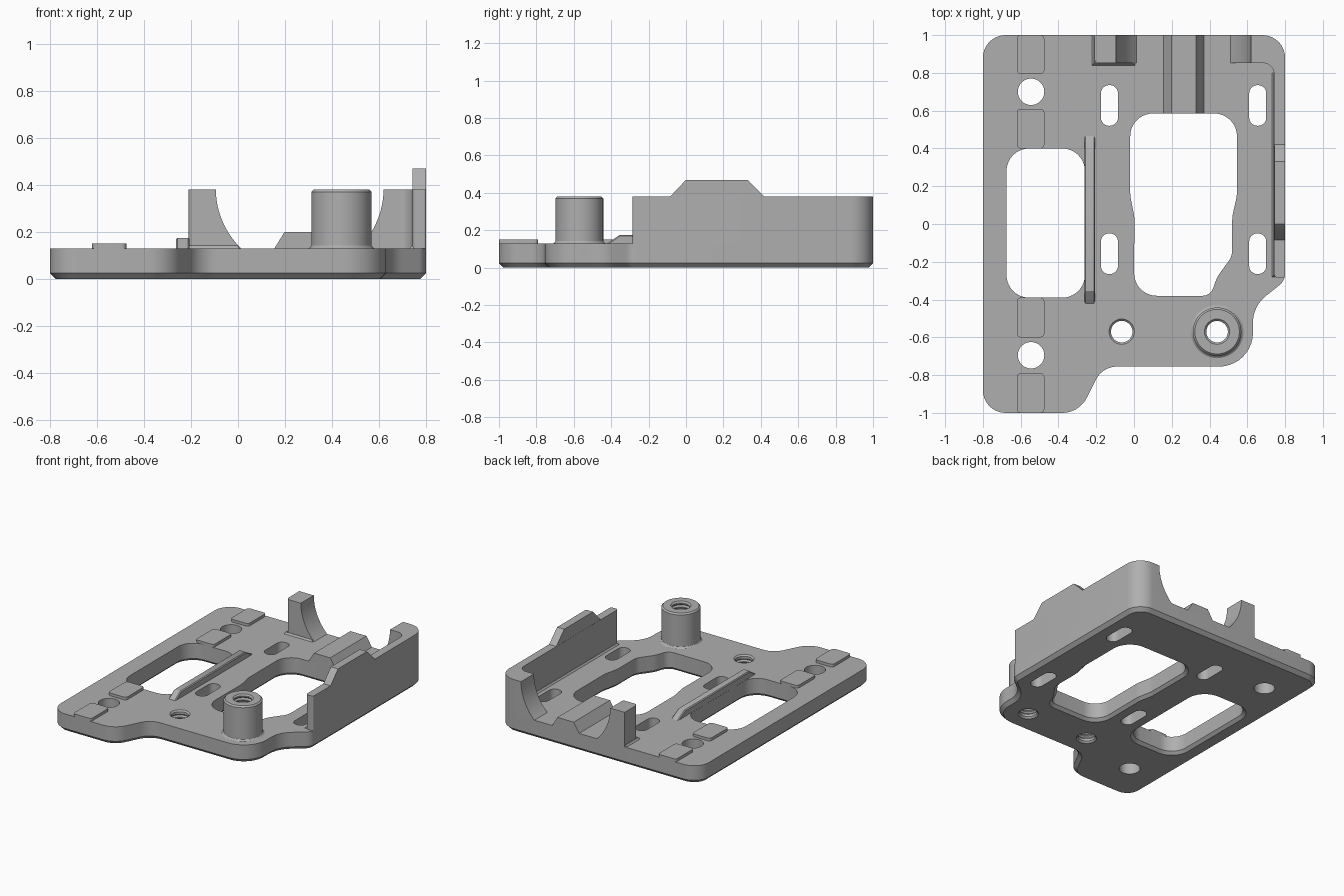
import bpy, bmesh, math
from mathutils import Vector

if "Cube" in bpy.data.objects:
    bpy.data.objects.remove(bpy.data.objects["Cube"])

grey = bpy.data.materials.new("machined grey")
grey.diffuse_color = (0.43, 0.43, 0.43, 1)
grey.use_nodes = True
grey.node_tree.nodes["Principled BSDF"].inputs["Base Color"].default_value = grey.diffuse_color


def fillet(corners, seg=10):
    """Counter-clockwise corners (x, y, radius) -> outline with rounded corners."""
    out = []
    n = len(corners)
    for i, (x, y, r) in enumerate(corners):
        p = Vector((x, y))
        if r == 0:
            out.append(p)
            continue
        a = (Vector(corners[i - 1][:2]) - p).normalized()
        b = (Vector(corners[(i + 1) % n][:2]) - p).normalized()
        half = a.angle(b) / 2
        centre = p + (a + b).normalized() * (r / math.sin(half))
        start = p + a * (r / math.tan(half)) - centre
        sweep = math.pi - 2 * half
        if a.x * b.y - a.y * b.x > 0:
            sweep = -sweep
        for k in range(seg + 1):
            t = sweep * k / seg
            c, s = math.cos(t), math.sin(t)
            out.append(centre + Vector((start.x * c - start.y * s,
                                        start.x * s + start.y * c)))
    return out


def rect(x0, x1, y0, y1, r=0):
    return fillet([(x0, y0, r), (x1, y0, r), (x1, y1, r), (x0, y1, r)])


def circle(x, y, r, n=48):
    return [Vector((x + r * math.cos(2 * math.pi * k / n),
                    y + r * math.sin(2 * math.pi * k / n))) for k in range(n)]


def grow(pts, d):
    """Offset an outline outward by d."""
    out = []
    for i, p in enumerate(pts):
        e1 = (p - pts[i - 1]).normalized()
        e2 = (pts[(i + 1) % len(pts)] - p).normalized()
        n1, n2 = Vector((e1.y, -e1.x)), Vector((e2.y, -e2.x))
        out.append(p + (n1 + n2) * (d / (1 + n1.dot(n2))))
    return out


def prism(name, pts, rings, place=lambda u, v, w: (u, v, w)):
    """Stack rings of (height, outward offset) over an outline and cap both ends."""
    bm = bmesh.new()
    loops = [[bm.verts.new(place(p.x, p.y, w)) for p in grow(pts, d)] for w, d in rings]
    n = len(pts)
    bm.faces.new(loops[0][::-1])
    bm.faces.new(loops[-1])
    for lo, hi in zip(loops, loops[1:]):
        for i in range(n):
            j = (i + 1) % n
            bm.faces.new((lo[i], lo[j], hi[j], hi[i]))
    bmesh.ops.recalc_face_normals(bm, faces=bm.faces)
    me = bpy.data.meshes.new(name)
    bm.to_mesh(me)
    bm.free()
    me.materials.append(grey)
    ob = bpy.data.objects.new(name, me)
    bpy.context.collection.objects.link(ob)
    return ob


def along_x(u, v, w):
    return (w, u, v)


def along_y(u, v, w):
    return (u, w, v)


def cut(ob, cutters):
    bpy.context.view_layer.objects.active = ob
    for c in cutters:
        m = ob.modifiers.new("cut", 'BOOLEAN')
        m.operation, m.solver, m.object = 'DIFFERENCE', 'EXACT', c
        bpy.ops.object.modifier_apply(modifier=m.name)


TOP = 0.13
BASE = 0.122   # raised parts sink slightly into the plate
WALL = 0.38

# Base plate with chamfered underside
plate = prism("base_plate", fillet([
    (-0.8, -1, 0.12), (-0.29, -1, 0.146), (-0.167, -0.755, 0.125),
    (0.63, -0.755, 0.18), (0.63, -0.435, 0.18), (0.8, -0.3, 0.08),
    (0.8, 1, 0.12), (-0.8, 1, 0.12)]),
    [(0, -0.025), (0.025, 0), (TOP, 0)])

# Cutters: two large windows, four slots, plain holes, threaded holes
flared = [(-0.01, 0.03), (0.02, 0), (0.2, 0)]
straight = [(-0.01, 0), (0.2, 0)]
cutters = [
    prism("left_window_cutter", rect(-0.675, -0.26, -0.39, 0.4, 0.12), flared),
    prism("right_window_cutter", fillet([
        (0, -0.38, 0.12), (0.405, -0.38, 0.06), (0.44, -0.28, 0.2),
        (0.52, -0.17, 0.1), (0.52, 0.04, 0.2), (0.545, 0.15, 0.2),
        (0.545, 0.585, 0.12), (-0.02, 0.585, 0.12), (-0.02, 0.15, 0.2),
        (0.002, 0.04, 0.2)]), flared)]
for x in (-0.13, 0.655):
    for y in (-0.265, 0.52):
        cutters.append(prism("slot_cutter", rect(x - 0.045, x + 0.045, y, y + 0.215, 0.043),
                             straight))
for y in (-0.695, 0.7):
    cutters.append(prism("hole_cutter", circle(-0.545, y, 0.07), straight))


def thread(x, y, top):
    """Bore with stacked V grooves and countersunk ends."""
    rings = [(-0.01, 0.02), (0.012, 0)]
    z = 0.03
    while z < top - 0.03:
        rings += [(z, 0), (z + 0.01, 0.01), (z + 0.02, 0)]
        z += 0.026
    rings += [(top - 0.01, 0), (top + 0.01, 0.02)]
    return prism("thread_cutter", circle(x, y, 0.057, 32), rings)


post_bore = thread(0.44, -0.57, WALL)
cutters += [thread(-0.065, -0.57, TOP), post_bore]
cut(plate, cutters)

# Threaded post with flared foot and chamfered rim
post = prism("threaded_post", circle(0.44, -0.57, 0.128, 64),
             [(BASE, 0.014), (TOP, 0.012), (0.134, 0.005), (0.142, 0),
              (WALL - 0.01, 0), (WALL, -0.01)])
cut(post, [post_bore])
cutters.append(post_bore)

# Side wall wrapping the back corner, and a matching block, cut by one cradle arc
foot = [(BASE, 0), (WALL, 0)]
wall = prism("side_wall", fillet([
    (0.8, -0.285, 0.01), (0.8, 1, 0.12), (0.49, 1, 0), (0.49, 0.852, 0),
    (0.742, 0.852, 0.06), (0.742, -0.285, 0.02)]), foot)
block = prism("cradle_block", fillet([
    (-0.21, 0.852, 0.025), (0.022, 0.852, 0), (0.022, 1, 0), (-0.21, 1, 0)]), foot)
cradle = prism("cradle_cutter", circle(0.2625, 0.385, 0.357, 96),
               [(0.7, 0), (1.1, 0)], along_y)
cut(wall, [cradle])
cut(block, [cradle])

# Thin fillet strips at the feet of wall and block
for name, x0, x1, y0, y1 in (("block_foot_front", -0.222, 0.006, 0.84, 0.86),
                             ("block_foot_side", -0.222, -0.2, 0.84, 1.0),
                             ("wall_foot", 0.73, 0.75, -0.28, 0.8)):
    prism(name, rect(x0, x1, y0, y1), [(BASE, 0), (TOP, 0), (TOP + 0.012, -0.0095)])

# Raised tab on top of the side wall
prism("wall_tab", [Vector(p) for p in (
    (-0.09, WALL - 0.01), (0.43, WALL - 0.01), (0.42, WALL), (0.33, 0.47),
    (0.0, 0.47), (-0.085, WALL))], [(0.743, 0), (0.8, 0)], along_x)

# Sloped rib behind the right window
prism("cradle_rib", [Vector(p) for p in (
    (0.15, BASE), (0.375, BASE), (0.37, TOP), (0.328, 0.2), (0.198, 0.2), (0.155, TOP))],
    [(0.585, 0), (1.0, 0)], along_y)

# Narrow guide ridge with ramped ends
prism("guide_ridge", [Vector(p) for p in (
    (-0.43, BASE), (0.48, BASE), (0.465, TOP), (0.385, 0.175), (-0.355, 0.175),
    (-0.42, TOP))],
    [(-0.263, -0.006), (-0.257, 0), (-0.213, 0), (-0.207, -0.006)], along_x)

# Low pads on the left rail
for y0, y1 in ((0.795, 1), (0.4, 0.61), (-0.6, -0.39), (-1, -0.79)):
    prism("pad", rect(-0.62, -0.475, y0, y1, 0.02), [(BASE, 0), (0.15, 0)])

# Remove cutters and shade
for c in set(cutters) | {cradle}:
    bpy.data.objects.remove(c)
for ob in bpy.context.scene.objects:
    ob.select_set(True)
    bpy.context.view_layer.objects.active = ob
bpy.ops.object.shade_smooth_by_angle(angle=math.radians(30))
